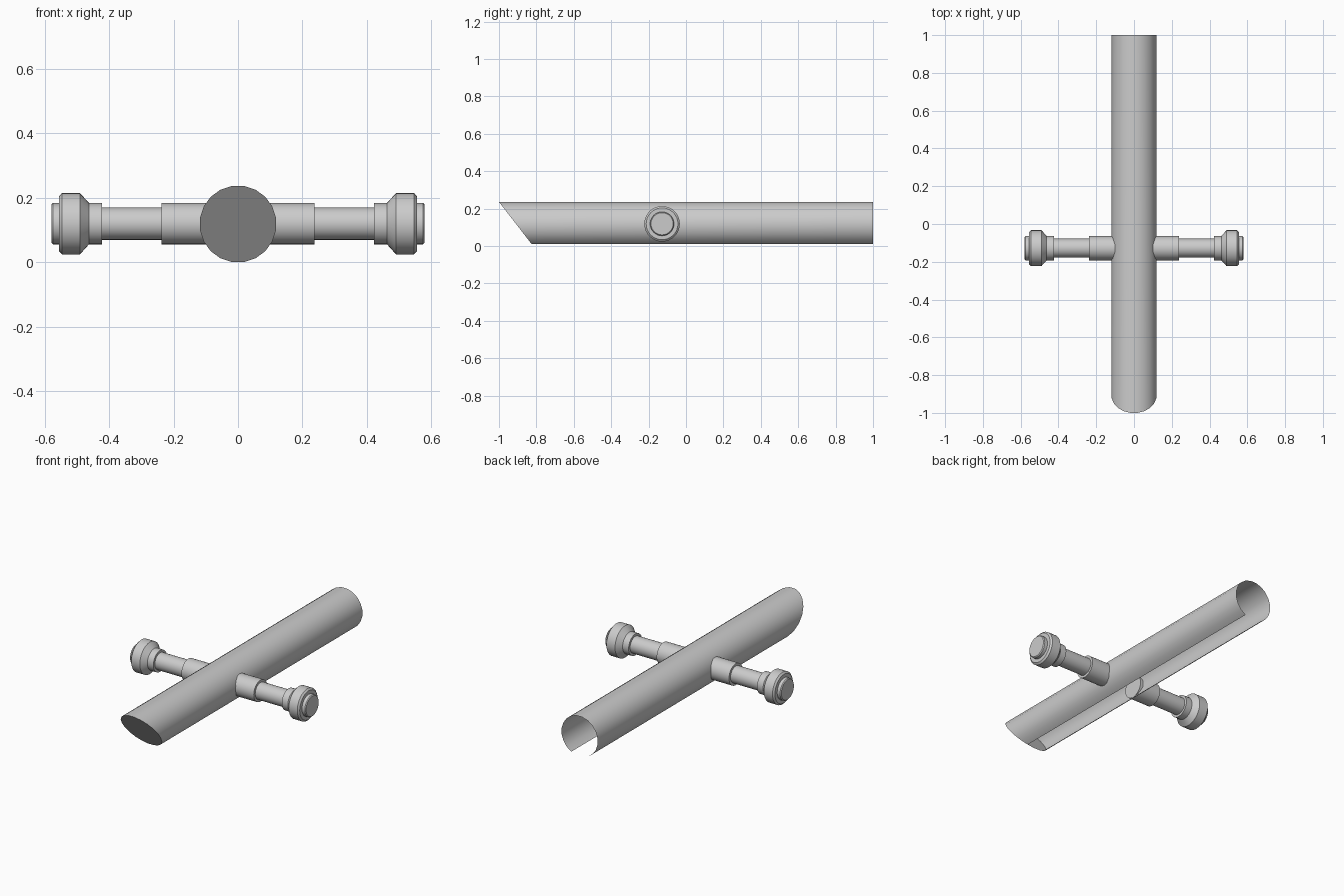
import bpy, bmesh, math
from mathutils import Vector

if "Cube" in bpy.data.objects:
    bpy.data.objects.remove(bpy.data.objects["Cube"])

R, ZC, SIDES = 0.1195, 0.118, 20      # tube radius, axis height, facets
SLOPE = 0.775                         # slant of the cut front end


def finish(name, bm):
    mesh = bpy.data.meshes.new(name)
    bm.to_mesh(mesh)
    bm.free()
    obj = bpy.data.objects.new(name, mesh)
    bpy.context.collection.objects.link(obj)
    bpy.ops.object.select_all(action='DESELECT')
    obj.select_set(True)
    bpy.context.view_layer.objects.active = obj
    bpy.ops.object.shade_smooth_by_angle(angle=math.radians(28))
    return obj


def ring_point(i):
    a = 2 * math.pi * (i + 0.5) / SIDES      # measured from the bottom
    return R * math.sin(a), ZC - R * math.cos(a)


def front_y(z):
    top = ZC + R * math.cos(math.pi / SIDES)
    return -1 + SLOPE * (top - z)


# Thin tube: open at the back, slotted along the bottom, capped at the slant
bm = bmesh.new()
front, back = [], []
for i in range(SIDES):
    x, z = ring_point(i)
    front.append(bm.verts.new((x, front_y(z), z)))
    back.append(bm.verts.new((x, 1, z)))
for i in range(1, SIDES - 2):                # leave three bottom facets open
    bm.faces.new((front[i], front[i + 1], back[i + 1], back[i]))
bm.faces.new(front[::-1])
bmesh.ops.delete(bm, geom=[v for v in bm.verts if not v.link_faces], context='VERTS')
bmesh.ops.recalc_face_normals(bm, faces=bm.faces)
finish("slotted_tube", bm)

# Side handle: lathed profile (x, radius) with collar, rod, knob and end cap
profile = [(0.10, 0), (0.10, 0.064), (0.238, 0.064), (0.238, 0.05), (0.4225, 0.05),
           (0.4225, 0.064), (0.462, 0.064), (0.49, 0.095), (0.546, 0.095),
           (0.555, 0.085), (0.555, 0.064), (0.574, 0.064), (0.579, 0.059), (0.579, 0)]
bm = bmesh.new()
axis_at = Vector((0, -0.128, ZC + 0.001))
verts = [bm.verts.new(axis_at + Vector((x, 0, r))) for x, r in profile]
edges = [bm.edges.new(p) for p in zip(verts, verts[1:])]
bmesh.ops.spin(bm, geom=verts + edges, cent=axis_at, axis=(1, 0, 0),
               angle=2 * math.pi, steps=32, use_merge=True)
bmesh.ops.remove_doubles(bm, verts=bm.verts, dist=1e-5)
bmesh.ops.recalc_face_normals(bm, faces=bm.faces)
handle = finish("side_handles", bm)
mirror = handle.modifiers.new("mirror", 'MIRROR')
mirror.use_mirror_merge = False
